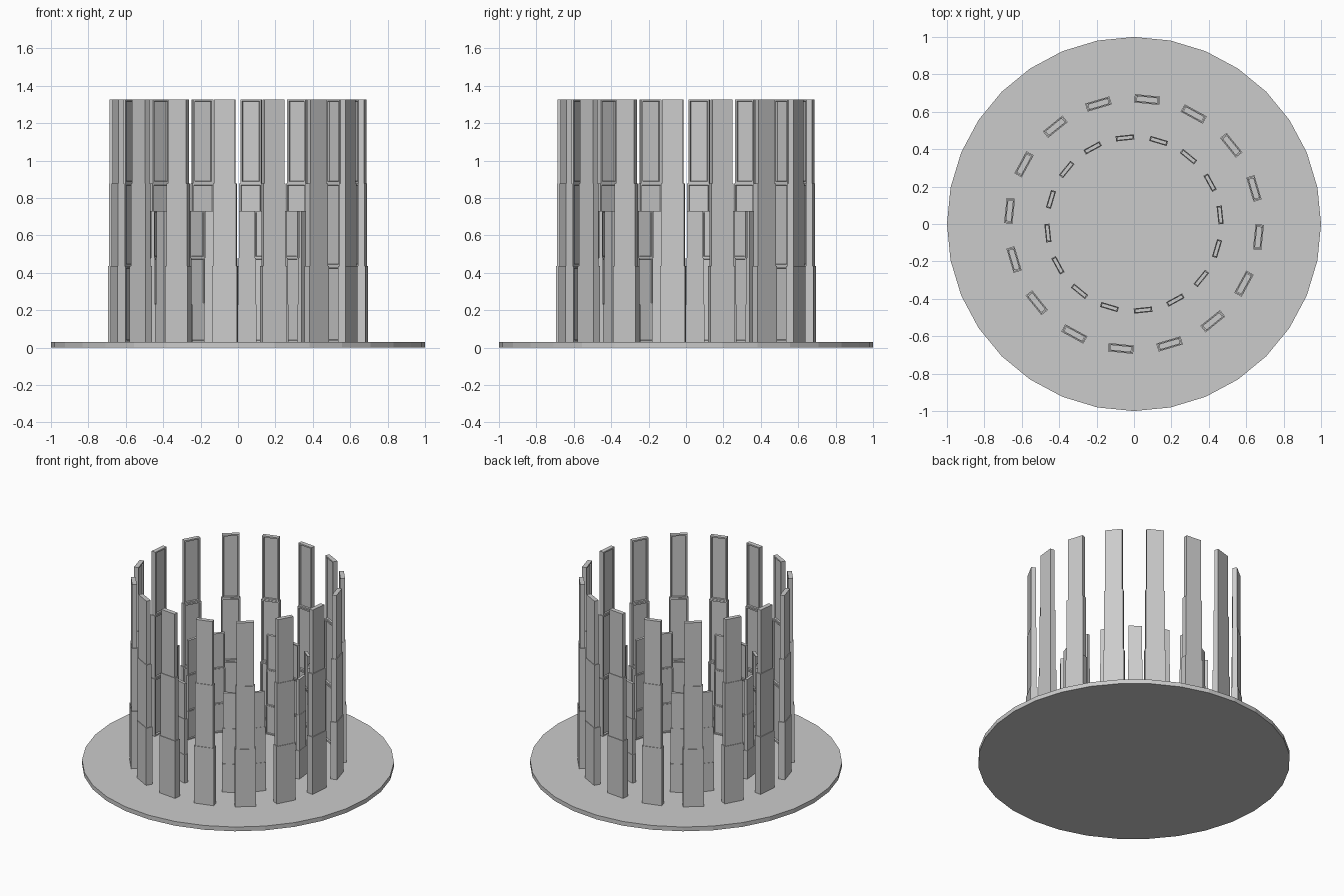
import bpy, bmesh, math
from mathutils import Matrix, Vector

if "Cube" in bpy.data.objects:
    bpy.data.objects.remove(bpy.data.objects["Cube"])


def finish(bm, name):
    mesh = bpy.data.meshes.new(name)
    bm.to_mesh(mesh)
    bm.free()
    obj = bpy.data.objects.new(name, mesh)
    bpy.context.collection.objects.link(obj)
    return obj


def add_slab(bm, radius, angle, width, thick, z0, z1, border, depth):
    """Upright slab facing the centre, with a recessed panel on its inner face."""
    m = (Matrix.Rotation(angle, 4, 'Z')
         @ Matrix.Translation((radius, 0, (z0 + z1) / 2))
         @ Matrix.Diagonal((thick, width, z1 - z0, 1)))
    verts = bmesh.ops.create_cube(bm, size=1, matrix=m)['verts']
    faces = {f for v in verts for f in v.link_faces}
    inward = Vector((-math.cos(angle), -math.sin(angle), 0))
    for f in faces:
        f.normal_update()
    inner = max(faces, key=lambda f: f.normal.dot(inward))
    bmesh.ops.inset_region(bm, faces=[inner], thickness=border)
    bmesh.ops.inset_region(bm, faces=[inner], thickness=0.003, depth=-depth)


def pillar_ring(name, radius, start, tiers, border, depth, count=16):
    """Ring of pillars; each tier is (width, thickness, bottom, top)."""
    for t, (w, th, z0, z1) in enumerate(tiers):
        bm = bmesh.new()
        for i in range(count):
            add_slab(bm, radius, math.radians(start + 360 / count * i),
                     w, th, z0, z1, border, depth)
        finish(bm, f"{name}_tier_{t + 1}")


# round base plate
bm = bmesh.new()
bmesh.ops.create_cone(bm, cap_ends=True, segments=32, radius1=1, radius2=1,
                      depth=0.03, matrix=Matrix.Translation((0, 0, 0.015)))
finish(bm, "base_plate")

# tall outer ring, narrowing in three tiers
pillar_ring("outer_pillars", 0.669, -6, [
    (0.135, 0.045, 0.03, 0.435),
    (0.124, 0.037, 0.435, 0.878),
    (0.112, 0.030, 0.878, 1.327)], 0.014, 0.01)

# shorter inner ring, turned the other way
pillar_ring("inner_pillars", 0.463, 6, [
    (0.098, 0.028, 0.03, 0.23),
    (0.092, 0.023, 0.23, 0.48),
    (0.086, 0.019, 0.48, 0.73)], 0.010, 0.006)
